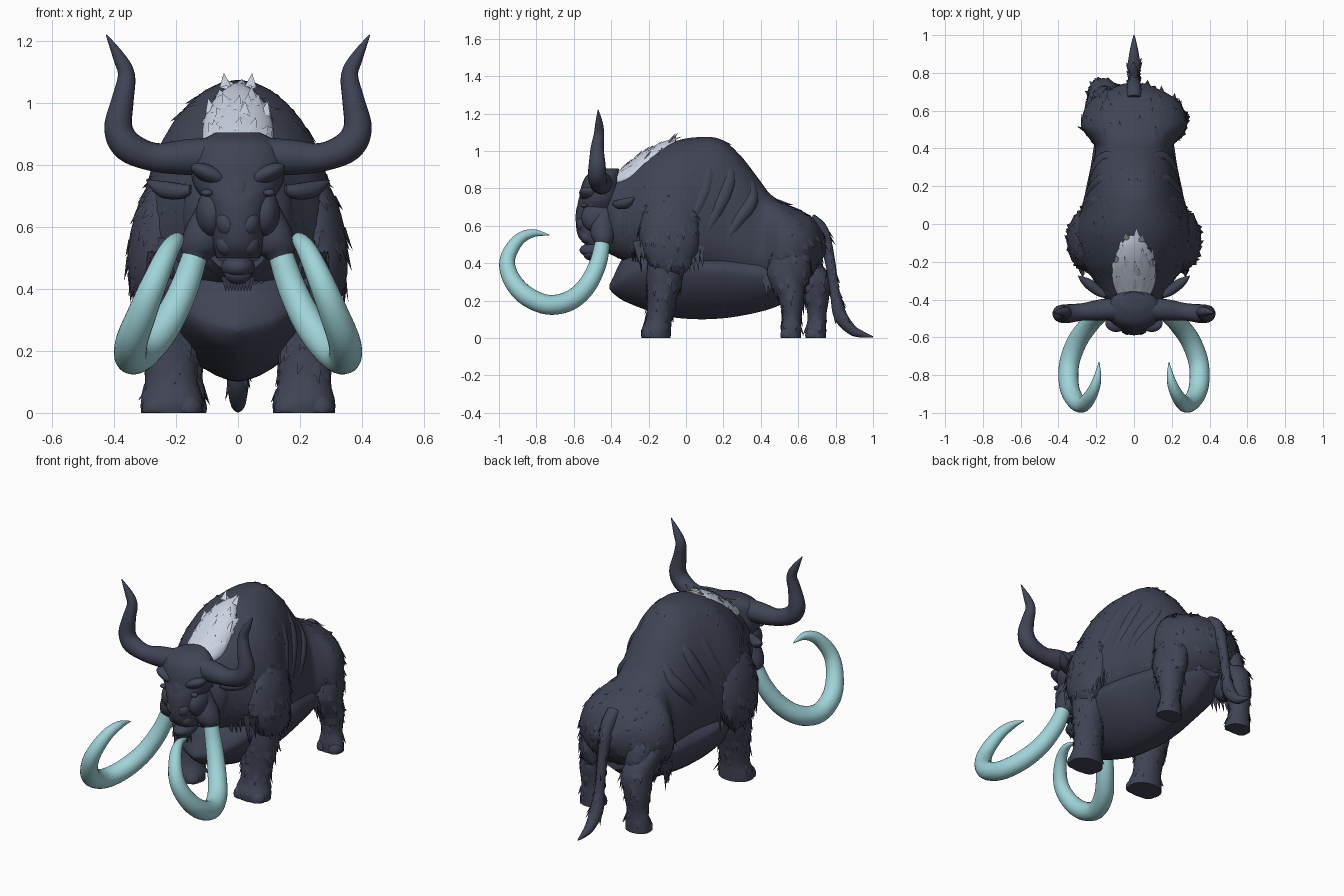
import bpy, bmesh, math, random
from mathutils import Vector, Euler

random.seed(4)
cube = bpy.data.objects.get("Cube")
if cube:
    bpy.data.objects.remove(cube, do_unlink=True)


def material(name, rgb, rough=0.8):
    m = bpy.data.materials.new(name)
    m.use_nodes = True
    m.diffuse_color = (*rgb, 1)
    shader = m.node_tree.nodes["Principled BSDF"]
    shader.inputs["Base Color"].default_value = (*rgb, 1)
    shader.inputs["Roughness"].default_value = rough
    return m


HIDE = material("dark slate hide", (0.052, 0.058, 0.09))
IVORY = material("pale teal ivory", (0.35, 0.66, 0.69))
MANE = material("silver mane", (0.59, 0.64, 0.75))


def finish(name, bm, mat):
    bmesh.ops.recalc_face_normals(bm, faces=bm.faces)
    mesh = bpy.data.meshes.new(name)
    bm.to_mesh(mesh)
    bm.free()
    mesh.materials.append(mat)
    obj = bpy.data.objects.new(name, mesh)
    bpy.context.collection.objects.link(obj)
    return obj


def spline(keys, steps=5):
    """Smooth interpolation through tuples of numbers."""
    k = [keys[0], *keys, keys[-1]]
    out = []
    for a, b, c, d in zip(k, k[1:], k[2:], k[3:]):
        for i in range(steps):
            t = i / steps
            out.append(tuple(q + t / 2 * (r - p + t * (2*p - 5*q + 4*r - s + t * (3*q - p - 3*r + s)))
                             for p, q, r, s in zip(a, b, c, d)))
    return out + [tuple(keys[-1])]


def loft(name, rings, mat):
    bm = bmesh.new()
    loops = [[bm.verts.new(p) for p in ring] for ring in rings]
    n = len(loops[0])
    for a, b in zip(loops, loops[1:]):
        for i in range(n):
            bm.faces.new((a[i], a[(i + 1) % n], b[(i + 1) % n], b[i]))
    bm.faces.new(loops[0])
    bm.faces.new(loops[-1])
    return finish(name, bm, mat)


def circle(n):
    return [(math.cos(math.tau * i / n), math.sin(math.tau * i / n)) for i in range(n)]


def section(key, c, s, power=2):
    """Point on an upright body slice: y, bottom, top, half width, widest height."""
    y, low, top, half, mid = key
    e = 2 / power
    x = math.copysign(abs(c) ** e, c) * half
    return Vector((x, y, mid + abs(s) ** e * ((top - mid) if s > 0 else (low - mid))))


def trunk(name, keys, mat, power=2):
    return loft(name, [[section(k, c, s, power) for c, s in circle(36)] for k in spline(keys)], mat)


def column(name, keys, mat, side=1):
    """Stack of level ellipses: x, y, z, radius x, radius y."""
    return loft(name, [[(side * (x + a * c), y + b * s, z) for c, s in circle(24)]
                       for x, y, z, a, b in spline(keys, 4)], mat)


def sweep(name, keys, mat, side=1, sides=16):
    """Round tapering tube: x, y, z, radius."""
    pts = spline(keys)
    pos = [Vector((side * p[0], p[1], p[2])) for p in pts]
    rings, u = [], None
    for i, p in enumerate(pos):
        t = (pos[min(i + 1, len(pos) - 1)] - pos[max(i - 1, 0)]).normalized()
        u = t.orthogonal() if u is None else u - t * u.dot(t)
        u.normalize()
        v = t.cross(u)
        rings.append([p + (u * c + v * s) * max(pts[i][3], 0.002) for c, s in circle(sides)])
    return loft(name, rings, mat)


def blob(name, loc, size, rot=(0, 0, 0)):
    bm = bmesh.new()
    bmesh.ops.create_icosphere(bm, subdivisions=3, radius=1)
    turn = Euler(rot).to_matrix()
    for v in bm.verts:
        v.co = turn @ (v.co * Vector(size)) + Vector(loc)
        v.co.z = max(v.co.z, 0)
    return finish(name, bm, HIDE)


def tuft(bm, root, direction, length, width, normal=(0, -1, 0)):
    """Flat pointed lock of hair lying across the given normal."""
    d = Vector(direction).normalized()
    u = d.cross(Vector(normal)).normalized() * width
    w = d.cross(u) * 0.4
    root = Vector(root)
    base = [bm.verts.new(root + o) for o in (u, w, -u, -w)]
    tip = bm.verts.new(root + d * length)
    tip.co.z = max(tip.co.z, 0)
    for i in range(4):
        bm.faces.new((base[i], base[(i + 1) % 4], tip))


def scatter(bm, obj, count, flow, length, lift=0.2, keep=lambda c: True):
    polys = [p for p in obj.data.polygons if keep(p.center) and p.area < 0.02]
    for p in random.choices(polys, weights=[q.area for q in polys], k=count):
        n = p.normal
        f = Vector(flow) + Vector((random.uniform(-.3, .3), random.uniform(-.3, .3), 0))
        f = f - n * f.dot(n)
        tuft(bm, p.center - n * 0.004, f.normalized() + n * lift,
             length * random.uniform(0.6, 1.2), length * 0.34, n)


# Humped torso and smooth keeled belly
torso_keys = [(-.41, .45, .84, .13, .66), (-.3, .4, .9, .21, .62), (-.2, .36, .98, .28, .57),
              (-.05, .32, 1.055, .315, .54), (.1, .29, 1.075, .275, .54), (.2, .28, 1.055, .245, .53),
              (.3, .27, .965, .225, .5), (.4, .25, .835, .205, .46), (.45, .25, .77, .235, .46),
              (.52, .26, .725, .28, .48), (.62, .3, .68, .255, .48), (.69, .36, .63, .18, .49),
              (.745, .45, .54, .05, .5)]
torso = trunk("torso", torso_keys, HIDE, 2.1)
trunk("belly", [(-.41, .262, .285, .01, .272), (-.385, .235, .335, .07, .285), (-.335, .2, .43, .155, .32),
                (-.24, .16, .5, .225, .37), (-.1, .115, .5, .265, .39), (.1, .1, .5, .268, .37),
                (.3, .12, .5, .23, .35), (.5, .175, .45, .19, .34), (.66, .29, .4, .08, .35)], HIDE, 1.6)

# Silver crest mane lying on the hump
mane = trunk("crest_mane", [(-.37, .8, .885, .09, .84), (-.3, .83, .94, .114, .86), (-.2, .9, 1.01, .112, .93),
                            (-.12, .96, 1.05, .085, .98), (-.06, 1.0, 1.065, .04, 1.02)], MANE)

# Skin folds wrapping the flanks, mostly sunk into the hide
dense = spline(torso_keys, 8)
for side, tag in ((1, "left"), (-1, "right")):
    for n, start in enumerate((.08, .19, .31)):
        path = []
        for i in range(7):
            a = math.radians(75 - 15 * i)
            y = start + 0.07 * math.sin(i * 0.7) - 0.015 * i
            key = min(dense, key=lambda k: abs(k[0] - y))
            p = section(key, math.cos(a), math.sin(a))
            path.append((p.x * .88, y, key[4] + (p.z - key[4]) * .92, .044 * math.sin(math.pi * (i + .3) / 6.6)))
        sweep(f"{tag}_flank_fold_{n}", path, HIDE, side)

fur = bmesh.new()
legs = []
# The right hind leg stands further back and closer in
for side, tag, back, hx in ((1, "left", .562, .212), (-1, "right", .695, .175)):
    # Shaggy shoulders and haunches
    shoulder = blob(f"{tag}_shoulder", (side * .25, -.085, .56), (.1, .165, .235), (0, side * -.16, 0))
    scatter(fur, shoulder, 80, (side * .15, .1, -1), .07)
    for i in range(15):
        y = -.26 + i * .024
        tuft(fur, (side * (.335 - abs(y + .1) * .4), y, .52), (side * .15, .1, -1),
             random.uniform(.11, .17), .026, (side, 0, 0))
    haunch = blob(f"{tag}_haunch", (side * (hx - .02), (back + .54) / 2, .38), (.083, .115, .17))
    scatter(fur, haunch, 60, (0, .2, -1), .06)
    for i in range(8):
        tuft(fur, (side * (.2 + i * .008), .42 + i * .02, .36), (side * .1, .1, -1),
             random.uniform(.1, .16), .026, (side, 0, 0))
    # Legs
    legs.append(column(f"{tag}_front_leg", [(.213, -.16, 0, .1, .078), (.213, -.16, .04, .1, .08),
                (.215, -.145, .1, .085, .07), (.22, -.13, .2, .09, .076), (.23, -.11, .34, .098, .1),
                (.23, -.1, .5, .09, .1)], HIDE, side))
    legs.append(column(f"{tag}_hind_leg", [(hx, back, 0, .072, .054), (hx, back, .05, .07, .054),
                (hx, back + .005, .12, .06, .05), (hx - .005, back, .22, .075, .07),
                (hx - .015, back - .03, .34, .083, .1), (.19, .56, .46, .08, .1)], HIDE, side))
    for part, x, y, gap in (("front", .213, -.165, .046), ("hind", hx, back + .015, .035)):
        for n, dx in enumerate((-gap, gap)):
            blob(f"{tag}_{part}_toe_{n}", (side * (x + dx), y - .03, .015), (gap + .005, .043, .048))
    # Horns
    sweep(f"{tag}_horn", [(.06, -.45, .83, .06), (.17, -.455, .825, .057), (.27, -.465, .825, .046),
                          (.355, -.475, .86, .05), (.386, -.475, .92, .046), (.372, -.475, 1.01, .036),
                          (.36, -.465, 1.09, .028), (.385, -.465, 1.15, .02), (.425, -.47, 1.22, .002)], HIDE, side)
    # Tusks and their sockets
    sweep(f"{tag}_tusk", [(.135, -.445, .52, .04), (.175, -.47, .4, .046), (.235, -.53, .28, .05),
                          (.3, -.62, .2, .053), (.343, -.74, .178, .053), (.343, -.86, .23, .052),
                          (.31, -.935, .32, .047), (.27, -.955, .42, .041), (.225, -.9, .52, .033),
                          (.195, -.82, .56, .022), (.185, -.73, .55, .002)], IVORY, side, 24)
    sweep(f"{tag}_tusk_socket", [(.07, -.44, .68, .05), (.105, -.445, .58, .066), (.13, -.445, .53, .058),
                                 (.14, -.45, .5, .04)], HIDE, side)
    # Ears, brows, eyes, cheeks and muzzle
    sweep(f"{tag}_ear", [(.15, -.38, .72, .015), (.19, -.355, .715, .026), (.235, -.32, .72, .028),
                         (.27, -.295, .735, .017), (.295, -.275, .75, .002)], HIDE, side, 12)
    blob(f"{tag}_brow", (side * .085, -.515, .765), (.075, .055, .03), (0, side * -.45, side * -.35))
    blob(f"{tag}_eye", (side * .1, -.545, .71), (.02, .018, .012))
    blob(f"{tag}_cheek", (side * .085, -.48, .645), (.05, .08, .08))
    blob(f"{tag}_nostril", (side * .035, -.545, .61), (.036, .042, .045), (0, side * .3, 0))
    blob(f"{tag}_lip", (side * .035, -.525, .545), (.036, .04, .04))

# Head and lower jaw
column("head", [(0, -.41, .905, .07, .05), (0, -.44, .87, .13, .09), (0, -.455, .81, .15, .105),
                (0, -.46, .74, .145, .11), (0, -.47, .68, .11, .118), (0, -.48, .6, .09, .108),
                (0, -.475, .54, .08, .1), (0, -.47, .5, .07, .07)], HIDE)
blob("nose_bridge", (0, -.54, .68), (.05, .042, .11))
blob("lower_jaw", (0, -.485, .47), (.055, .085, .04))
blob("chin", (0, -.51, .45), (.045, .04, .035))
for i in range(9):
    tuft(fur, (-.04 + i * .01, -.5 - .02 * (i % 2), .44), (0, .2, -1), .05, .014)
blob("neck", (0, -.34, .64), (.18, .11, .22))

# Throat mane hanging below the neck
for i in range(26):
    x = -.25 + i * .02
    tuft(fur, (x, -.37 + abs(x) * .5, .52 + .1 * random.random()), (x * .3, .1, -1),
         random.uniform(.1, .18), .028)

# Tail with a trailing brush
tail = sweep("tail", [(0, .66, .63, .04), (0, .725, .57, .038), (0, .768, .42, .028), (0, .795, .25, .026),
                      (0, .825, .12, .036), (0, .885, .045, .028), (0, .94, .02, .018),
                      (0, 1, .006, .003)], HIDE)
scatter(fur, tail, 36, (0, .5, -1), .05, .35, lambda c: c.z > .08)

# Hair over the hide, leg feathering and rump
scatter(fur, torso, 170, (0, .6, -.8), .06, .12, lambda c: c.z > .4 and (c.y > .42 or c.y < .05 or c.z > .95))
scatter(fur, torso, 60, (0, .6, -.5), .06, .3, lambda c: c.y > .45 and c.z > .3)
for leg in legs:
    scatter(fur, leg, 50, (0, .1, -1), .06, .3, lambda c: .07 < c.z < .36)
finish("fur_tufts", fur, HIDE)

silver = bmesh.new()
scatter(silver, mane, 45, (0, 1, .3), .07, .15, lambda c: c.z > .88)
for x, y, z in ((-.04, -.08, 1.05), (.04, -.09, 1.05), (.085, -.22, .96), (-.085, -.2, .97), (.02, -.27, .96)):
    tuft(silver, (x, y, z), (x * 3, .8, 1), .06, .02, (0, -1, 1))
finish("mane_tufts", silver, MANE)

# Smooth shading with crisp edges kept
bpy.ops.object.select_all(action="DESELECT")
for obj in bpy.context.scene.objects:
    if obj.type == "MESH":
        obj.select_set(True)
        bpy.context.view_layer.objects.active = obj
bpy.ops.object.shade_smooth_by_angle(angle=math.radians(45))
